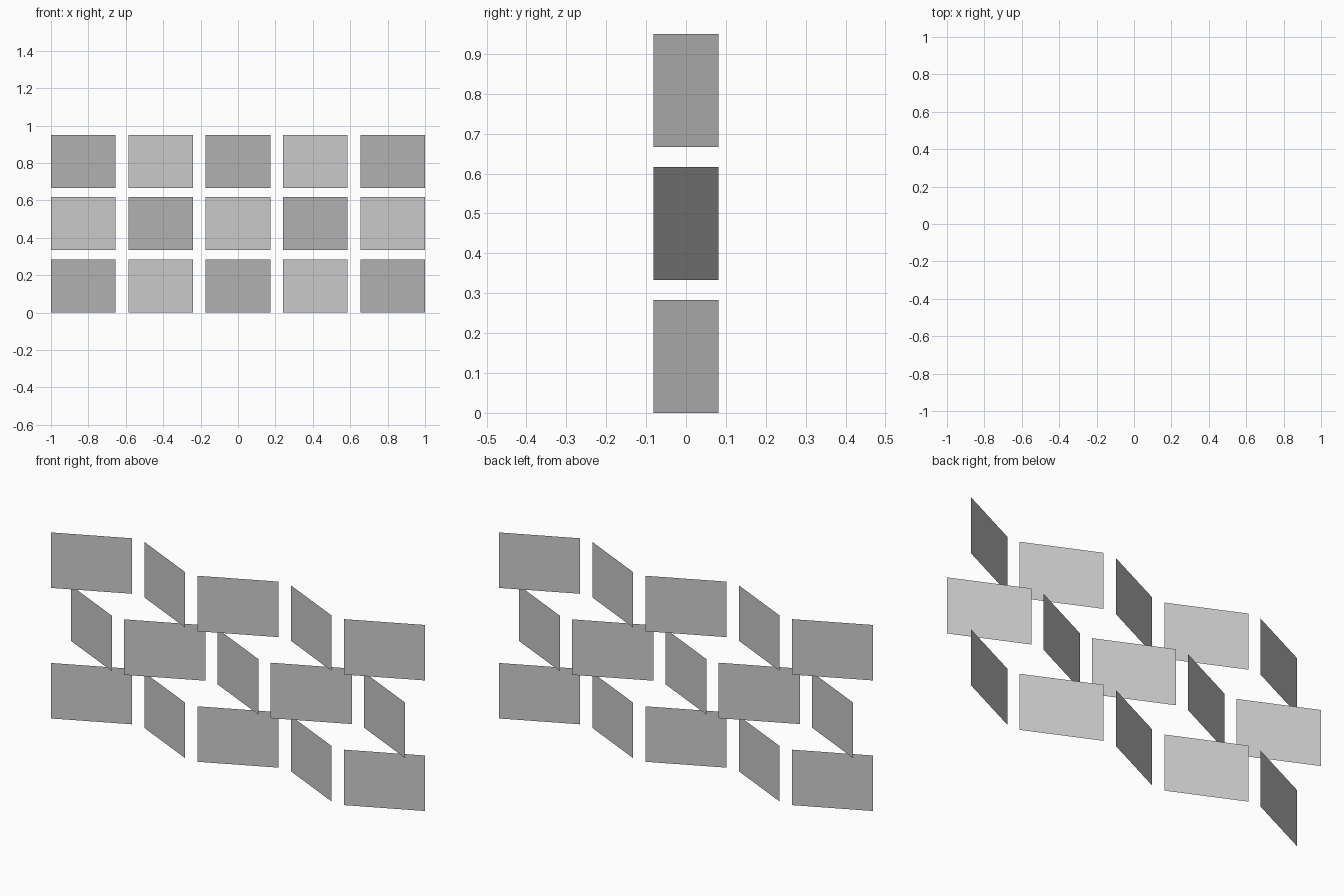
import bpy, math

if "Cube" in bpy.data.objects:
    bpy.data.objects.remove(bpy.data.objects["Cube"])

COLS, ROWS = 5, 3
DX, DY = 0.345, 0.163            # footprint of one angled panel
HEIGHT, ROW_STEP = 0.2833, 0.3333
COL_STEP = (2 - DX) / (COLS - 1)
WIDTH = math.hypot(DX, DY)
ANGLE = math.atan2(DY, DX)


def add_panel(name, x, z, angle):
    # Flat upright rectangle, origin at its centre, facing the front
    w, h = WIDTH / 2, HEIGHT / 2
    mesh = bpy.data.meshes.new(name)
    mesh.from_pydata([(-w, 0, -h), (w, 0, -h), (w, 0, h), (-w, 0, h)], [], [(0, 1, 2, 3)])
    panel = bpy.data.objects.new(name, mesh)
    panel.location = (x, 0, z)
    panel.rotation_euler.z = angle
    bpy.context.collection.objects.link(panel)


# Grid of panels turned alternately left and right, like a checkerboard
for row in range(ROWS):
    for col in range(COLS):
        turn = ANGLE if (row + col) % 2 == 0 else -ANGLE
        add_panel(f"panel_row{row + 1}_col{col + 1}",
                  (col - (COLS - 1) / 2) * COL_STEP,
                  HEIGHT / 2 + row * ROW_STEP, turn)
